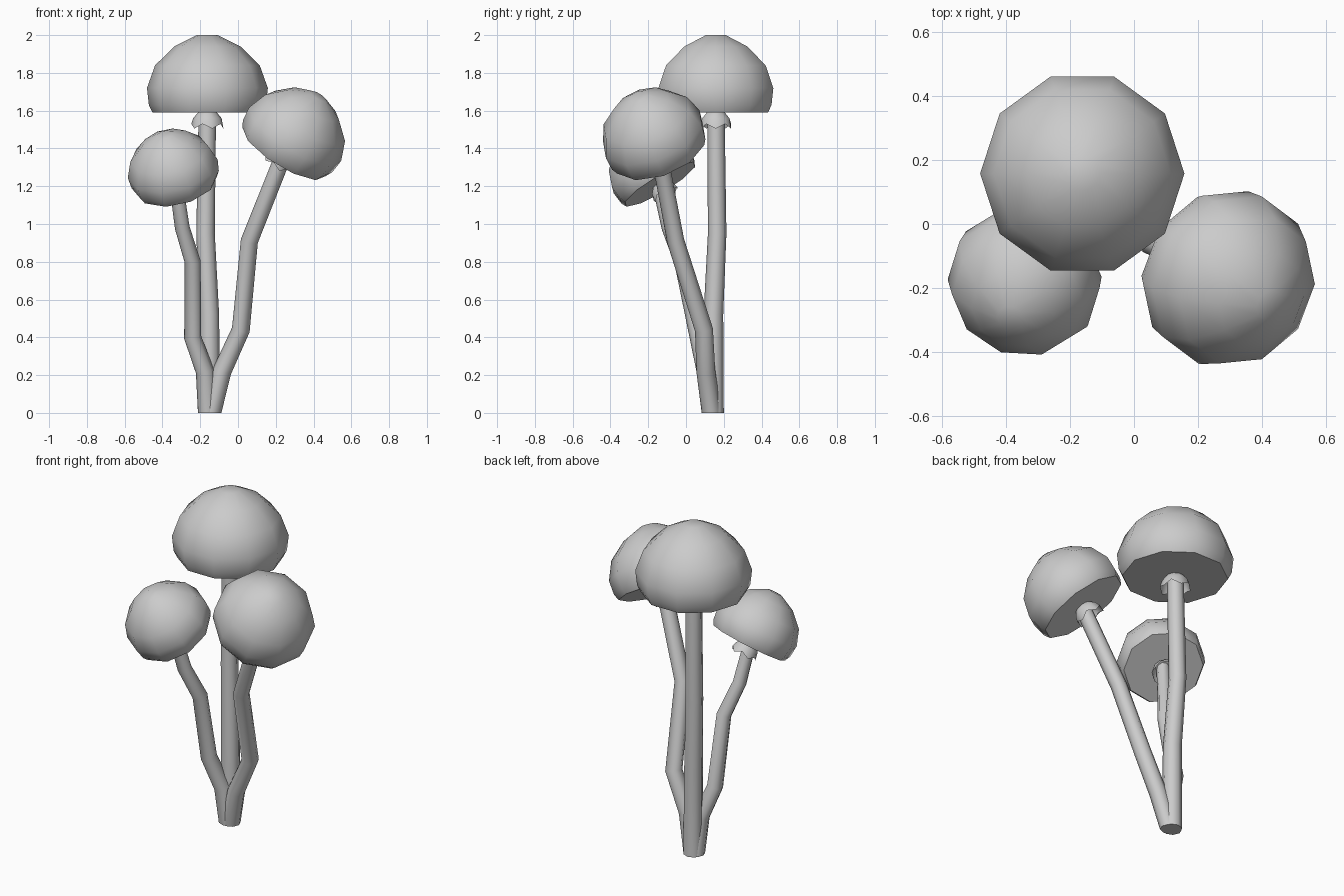
import bpy, bmesh
from math import cos, sin, tau, radians
from mathutils import Vector

if "Cube" in bpy.data.objects:
    bpy.data.objects.remove(bpy.data.objects["Cube"])

Z = Vector((0, 0, 1))


def loft(name, rings, cap_start=True, cap_end=True):
    """Skin a list of vertex rings into one smooth-shaded mesh."""
    bm = bmesh.new()
    loops = [[bm.verts.new(p) for p in ring] for ring in rings]
    n = len(loops[0])
    for a, b in zip(loops, loops[1:]):
        for i in range(n):
            j = (i + 1) % n
            bm.faces.new((a[i], a[j], b[j], b[i]))
    if cap_start:
        bm.faces.new(loops[0][::-1])
    if cap_end:
        bm.faces.new(loops[-1])
    for f in bm.faces:
        f.smooth = True
    mesh = bpy.data.meshes.new(name)
    bm.to_mesh(mesh)
    bm.free()
    mesh.set_sharp_from_angle(angle=radians(50))
    obj = bpy.data.objects.new(name, mesh)
    bpy.context.collection.objects.link(obj)
    return obj


def ring(center, axis, r, n, lift=0.0):
    """Circle of n points around axis; lift raises every second point."""
    q = Z.rotation_difference(axis)
    return [center + q @ Vector((r * cos(tau * i / n), r * sin(tau * i / n), lift * (i % 2)))
            for i in range(n)]


# (radius, height from widest ring) of the largest cap
CAP = [(0.29, -0.125), (0.31, -0.085), (0.32, 0.005), (0.277, 0.125), (0.175, 0.225), (0.055, 0.285)]


def mushroom(name, center, axis, scale, path, r0, r1):
    center, axis = Vector(center), Vector(axis).normalized()
    # domed cap with flat underside
    loft(name + "_cap", [ring(center + axis * h * scale, axis, r * scale, 10) for r, h in CAP])
    base = center - axis * 0.125 * scale

    # bent stem, ending just inside the cap
    pts = [Vector(p) for p in path] + [base + axis * 0.02]
    rings = []
    for i, p in enumerate(pts):
        if i == 0:
            t = Z
        elif i == len(pts) - 1:
            t = (p - pts[i - 1]).normalized()
        else:
            t = ((p - pts[i - 1]).normalized() + (pts[i + 1] - p).normalized()).normalized()
        rings.append(ring(p, t, r0 + (r1 - r0) * i / (len(pts) - 1), 8))
    loft(name + "_stem", rings)

    # flared collar with a ragged lower edge
    s = (1 + scale) / 2
    loft(name + "_collar", [
        ring(base - axis * 0.085 * s, axis, 0.085 * s, 10, 0.025 * s),
        ring(base - axis * 0.03 * s, axis, 0.075 * s, 10),
        ring(base, axis, 0.05 * s, 10)], cap_start=False)


mushroom("tall", (-0.162, 0.158, 1.715), (0, 0, 1), 1.0,
         [(-0.15, 0.145, 0), (-0.152, 0.145, 0.52), (-0.172, 0.165, 0.95)], 0.055, 0.046)
mushroom("right", (0.30, -0.175, 1.472), (0.50, -0.31, 0.81), 0.885,
         [(-0.14, 0.135, 0), (-0.085, 0.105, 0.22), (0.015, 0.095, 0.44), (0.06, -0.055, 0.91)],
         0.052, 0.044)
mushroom("left", (-0.345, -0.185, 1.29), (-0.20, -0.50, 0.84), 0.76,
         [(-0.16, 0.135, 0), (-0.175, 0.105, 0.22), (-0.24, 0.065, 0.40),
          (-0.24, -0.02, 0.80), (-0.295, -0.09, 0.98)], 0.052, 0.036)
